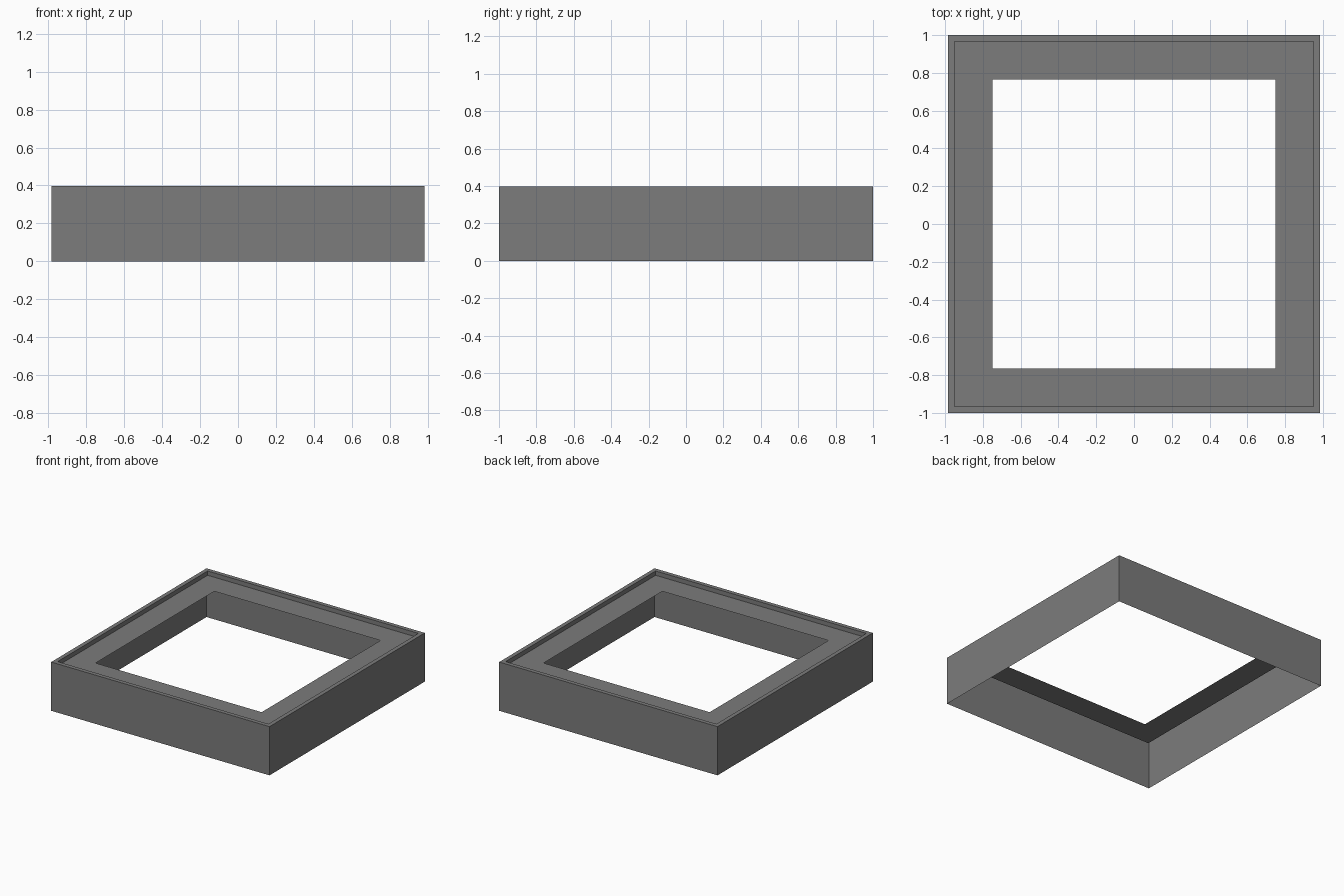
import bpy, bmesh

cube = bpy.data.objects.get("Cube")
if cube:
    bpy.data.objects.remove(cube, do_unlink=True)

# Single matte grey
grey = bpy.data.materials.new("dark grey")
grey.use_nodes = True
colour = (0.2, 0.2, 0.2, 1.0)
grey.diffuse_color = colour
grey.node_tree.nodes["Principled BSDF"].inputs["Base Color"].default_value = colour

HX, HY, HEIGHT = 0.984, 1.0, 0.397
RIM, RECESS, FLANGE = 0.034, 0.035, 0.235


def ring(bm, inset, z):
    """Rectangular loop of corners, inset from the outer wall."""
    x, y = HX - inset, HY - inset
    return [bm.verts.new((sx * x, sy * y, z))
            for sx, sy in ((-1, -1), (1, -1), (1, 1), (-1, 1))]


# Open-bottomed shell: outer wall, narrow rim, recess step, inner flange
bm = bmesh.new()
profile = [(0, 0), (0, HEIGHT), (RIM, HEIGHT),
           (RIM, HEIGHT - RECESS), (FLANGE, HEIGHT - RECESS)]
rings = [ring(bm, inset, z) for inset, z in profile]
for low, high in zip(rings, rings[1:]):
    for i in range(4):
        j = (i + 1) % 4
        bm.faces.new((low[i], low[j], high[j], high[i]))

mesh = bpy.data.meshes.new("recessed_frame")
bm.to_mesh(mesh)
bm.free()
mesh.materials.append(grey)
frame = bpy.data.objects.new("recessed_frame", mesh)
bpy.context.collection.objects.link(frame)
